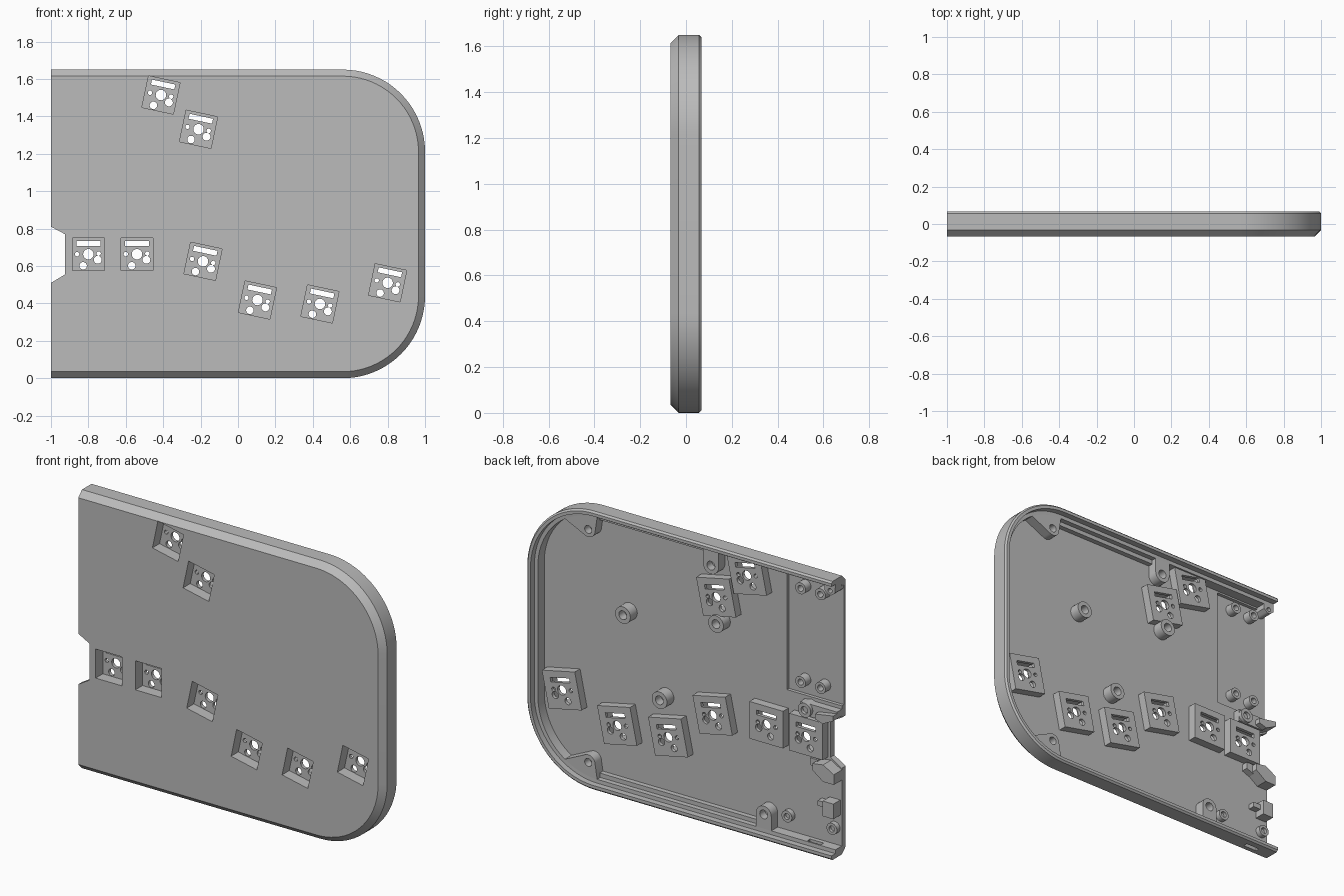
import bpy, bmesh, math
from mathutils import Vector, geometry

cube = bpy.data.objects.get("Cube")
if cube:
    bpy.data.objects.remove(cube)

grey = bpy.data.materials.new("plain grey")
grey.use_nodes = True
grey.diffuse_color = (0.5, 0.5, 0.5, 1)
grey.node_tree.nodes["Principled BSDF"].inputs["Base Color"].default_value = (0.5, 0.5, 0.5, 1)

H = 1.65             # overall height
R = 0.44             # corner radius
FRONT, BACK = -0.067, 0.067
PLATE = -0.03        # inner face of the front plate
LEDGE = 0.03         # step inside the rim


def loft(name, rings):
    """Solid skinned through (outline, y) rings lying in the xz plane."""
    bm = bmesh.new()
    loops = [[bm.verts.new((x, y, z)) for x, z in pts] for pts, y in rings]
    for a, b in zip(loops, loops[1:]):
        for i in range(len(a)):
            j = (i + 1) % len(a)
            bm.faces.new((a[i], a[j], b[j], b[i]))
    bm.faces.new(loops[0])
    bm.faces.new(loops[-1])
    bmesh.ops.recalc_face_normals(bm, faces=bm.faces[:])
    mesh = bpy.data.meshes.new(name)
    bm.to_mesh(mesh)
    bm.free()
    mesh.materials.append(grey)
    obj = bpy.data.objects.new(name, mesh)
    bpy.context.collection.objects.link(obj)
    return obj


def prism(name, pts, y0, y1):
    return loft(name, [(pts, y0), (pts, y1)])


def rect(x0, x1, z0, z1):
    return [(x0, z0), (x1, z0), (x1, z1), (x0, z1)]


def circle(x, z, r, n=24):
    return [(x + r * math.cos(k * math.tau / n), z + r * math.sin(k * math.tau / n)) for k in range(n)]


def hull(pts):
    return [tuple(pts[i]) for i in geometry.convex_hull_2d([Vector(p) for p in pts])]


def place(pts, x, z, angle):
    c, s = math.cos(angle), math.sin(angle)
    return [(x + c * u - s * v, z + s * u + c * v) for u, v in pts]


def outline(d, left=-1.0, n=20):
    """Case outline inset by d on every side except the open end."""
    cx, r = 1 - R, R - d
    pts = [(left, d)]
    for cz, start in ((R, -math.pi / 2), (H - R, 0)):
        for k in range(n + 1):
            a = start + k * math.pi / 2 / n
            pts.append((cx + r * math.cos(a), cz + r * math.sin(a)))
    return pts + [(left, H - d)]


def cut(obj, cutters):
    """Apply boolean cuts, then remove the cutters."""
    for c in cutters:
        mod = obj.modifiers.new("cut", 'BOOLEAN')
        mod.operation, mod.solver, mod.object = 'DIFFERENCE', 'EXACT', c
    graph = bpy.context.evaluated_depsgraph_get()
    mesh = bpy.data.meshes.new_from_object(obj.evaluated_get(graph))
    obj.modifiers.clear()
    obj.data = mesh
    for c in cutters:
        bpy.data.objects.remove(c)


# Case shell with chamfered edges, stepped cavity, thin bay, end notch and slot
shell = loft("case_shell", [(outline(0.035), FRONT), (outline(0), -0.032),
                            (outline(0), 0.057), (outline(0.01), BACK)])
cavity = loft("cavity_cutter", [(outline(0.05, -1.1), PLATE), (outline(0.05, -1.1), LEDGE),
                                (outline(0.028, -1.1), LEDGE + 0.001), (outline(0.028, -1.1), 0.1)])
bay = prism("bay_cutter", rect(-1.1, -0.64, 0.88, 1.59), -0.05, 0)
notch = prism("notch_cutter", [(-1.1, 0.45), (-1, 0.51), (-0.925, 0.555),
                               (-0.925, 0.77), (-1, 0.81), (-1.1, 0.87)], -0.1, 0.1)
slot = prism("slot_cutter", rect(-0.9, -0.81, -0.1, 0.2), -0.005, 0.02)

# Switch sockets: x, z and whether tilted
TILT = math.radians(-12)
sockets = [(-0.80, 0.663, 0), (-0.54, 0.663, 0), (-0.187, 0.625, TILT), (0.104, 0.418, TILT),
           (0.438, 0.397, TILT), (0.80, 0.51, TILT), (-0.412, 1.514, TILT), (-0.211, 1.331, TILT)]
HALF = 0.086
opening = rect(-HALF, HALF, -HALF, HALF)
holes = [rect(-0.064, 0.064, 0.044, 0.071), circle(0, 0, 0.028), circle(-0.06, 0, 0.012, 12),
         circle(0.055, 0.003, 0.012, 12), circle(0.05, -0.03, 0.021), circle(-0.028, -0.062, 0.02)]

cut(shell, [cavity, bay, notch, slot] +
    [prism("opening_cutter", place(opening, *s), -0.1, 0) for s in sockets])

for i, s in enumerate(sockets):
    box = prism(f"switch_socket_{i + 1}", place(rect(-0.11, 0.11, -0.11, 0.11), *s), PLATE - 0.002, 0.02)
    cut(box, [prism("pocket_cutter", place(opening, *s), -0.1, 0.0)] +
        [prism("hole_cutter", place(h, *s), -0.05, 0.1) for h in holes])


# Screw posts, optionally merged into a web reaching the wall
def post(name, x, z, r, bottom, top, web=()):
    obj = prism(name, hull(circle(x, z, r) + list(web)), bottom, top)
    cut(obj, [prism("bore_cutter", circle(x, z, r * 0.52), bottom + 0.015, 0.1)])


B = PLATE - 0.003
for i, (x, z) in enumerate([(0.39, 1.07), (0.15, 0.63), (-0.22, 1.18)]):
    post(f"screw_post_{i + 1}", x, z, 0.05, B, 0.035)
post("top_wall_post", -0.184, 1.515, 0.05, B, LEDGE, rect(-0.234, -0.134, 1.52, 1.61))
post("bottom_wall_post", -0.53, 0.134, 0.05, B, LEDGE, rect(-0.58, -0.48, 0.04, 0.13))
for name, flip in (("upper_corner_post", False), ("lower_corner_post", True)):
    web = [(0.56, 1.61), (0.70, 1.60), (0.80, 1.55)]
    if flip:
        web = [(x, H - z) for x, z in web]
    post(name, 0.62, H - 1.515 if flip else 1.515, 0.045, B, LEDGE, web)

# Small standoffs in the thin bay and by the open end
for i, (x, z) in enumerate([(-0.75, 1.52), (-0.88, 1.52), (-0.75, 0.965), (-0.88, 0.965)]):
    post(f"bay_standoff_{i + 1}", x, z, 0.034, -0.053, 0.0)
for i, (x, z) in enumerate([(-0.66, 0.145), (-0.955, 0.15)]):
    post(f"end_standoff_{i + 1}", x, z, 0.034, B, 0.0)

# Bracket and guide blocks round the open end
post("bracket_post", -0.80, 0.825, 0.042, B, 0.035)
prism("notch_bracket", [(-1, 0.82), (-0.925, 0.785), (-0.76, 0.785), (-0.76, 0.86), (-1, 0.86)], -0.052, 0.015)
prism("notch_bracket_wing", [(-1, 0.82), (-0.93, 0.785), (-0.88, 0.80), (-0.88, 0.83), (-1, 0.85)], 0, 0.05)
prism("lower_guide_block", [(-1, 0.44), (-0.93, 0.44), (-0.86, 0.49), (-0.86, 0.53), (-0.93, 0.54), (-1, 0.50)], B, 0.045)
prism("guide_wedge", [(-0.87, 0.48), (-0.82, 0.50), (-0.82, 0.54), (-0.87, 0.54)], B, 0.01)
prism("end_guide_block", rect(-0.99, -0.92, 0.23, 0.32), B, 0.035)
prism("end_guide_tab", rect(-0.93, -0.87, 0.27, 0.30), B, 0.01)
post("top_end_block", -0.965, 1.575, 0.026, -0.052, LEDGE, rect(-0.998, -0.93, 1.57, 1.61))

# Rails along the long walls
prism("top_rail", rect(-0.14, 0.57, 1.575, 1.605), B, 0.0)
prism("bottom_rail", rect(-0.49, 0.57, 0.045, 0.075), B, 0.0)

# Smooth curves, crisp edges
for obj in bpy.context.collection.objects:
    if obj.type == 'MESH' and grey.name in obj.data.materials:
        obj.data.polygons.foreach_set("use_smooth", [True] * len(obj.data.polygons))
        obj.data.set_sharp_from_angle(angle=math.radians(30))
